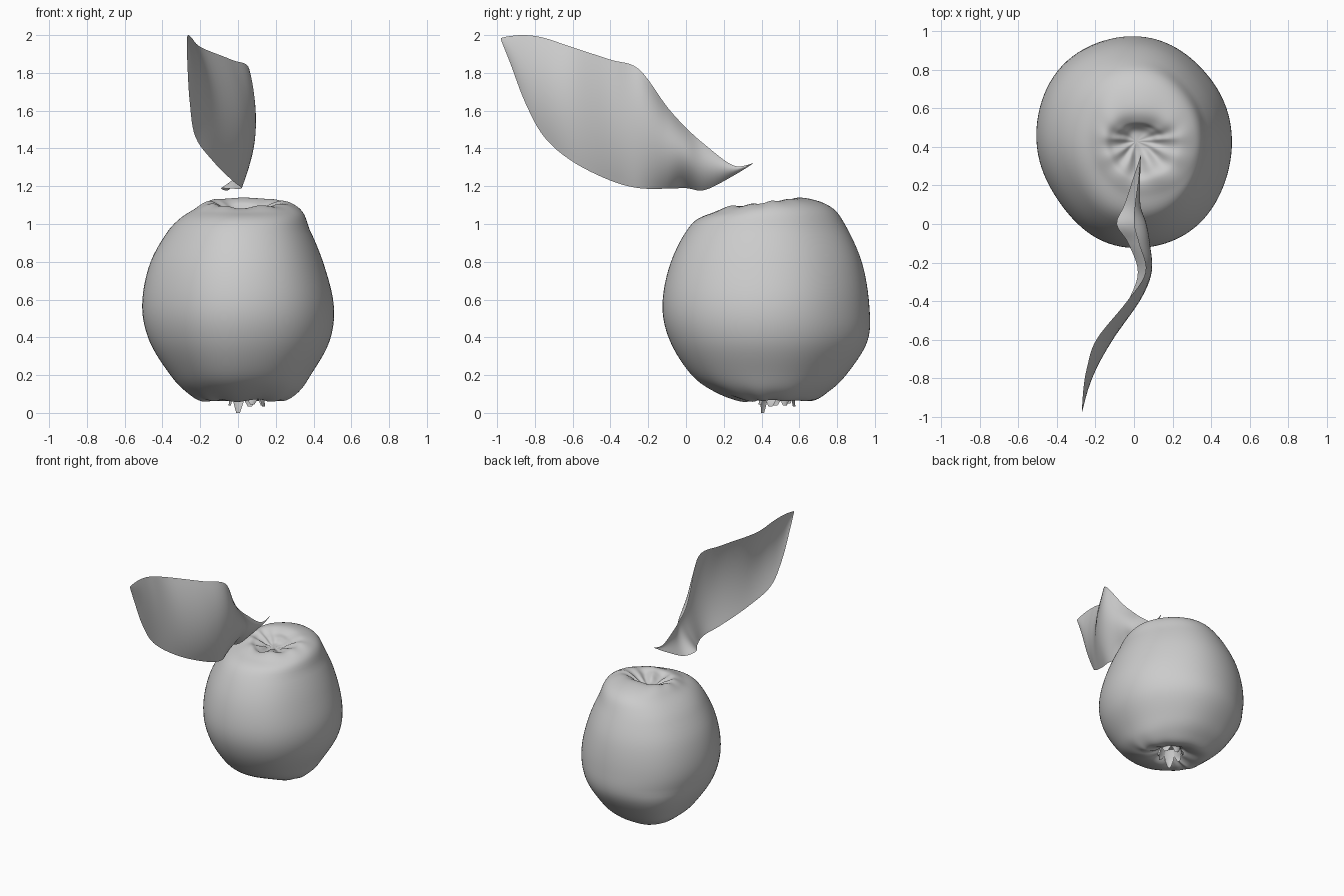
import bpy, math

if "Cube" in bpy.data.objects:
    bpy.data.objects.remove(bpy.data.objects["Cube"])

grey = bpy.data.materials.new("pale grey")
grey.diffuse_color = (0.6, 0.6, 0.6, 1)
grey.use_nodes = True
grey.node_tree.nodes["Principled BSDF"].inputs["Base Color"].default_value = grey.diffuse_color


def make(name, verts, faces):
    mesh = bpy.data.meshes.new(name)
    mesh.from_pydata(verts, [], faces)
    mesh.materials.append(grey)
    mesh.shade_smooth()
    obj = bpy.data.objects.new(name, mesh)
    bpy.context.collection.objects.link(obj)
    return obj


def spline(rows, steps):
    """Catmull-Rom interpolation through rows of numbers."""
    out = []
    for i in range(len(rows) - 1):
        quad = [rows[max(0, min(len(rows) - 1, i + k))] for k in (-1, 0, 1, 2)]
        for s in range(steps):
            t = s / steps
            out.append([0.5 * (2 * b + (c - a) * t + (2 * a - 5 * b + 4 * c - d) * t * t
                               + (3 * b - a - 3 * c + d) * t ** 3) for a, b, c, d in zip(*quad)])
    return out + [list(rows[-1])]


def bump(angle, centre, width):
    d = (angle - centre + math.pi) % (2 * math.pi) - math.pi
    return math.exp(-(d / width) ** 2)


# Fruit: rings of height, left, right, front, back reach, tilt, crease depth
fruit_rows = [
    (1.045, .005, .005, .005, .005, 0, 0),
    (1.048, .04, .07, .05, .05, .05, .003),
    (1.07, .08, .11, .10, .08, .12, .010),
    (1.098, .13, .16, .16, .105, .17, .010),
    (1.115, .18, .23, .21, .18, .13, .005),
    (1.078, .25, .31, .28, .33, .05, .001),
    (1.0, .345, .365, .40, .41, 0, 0),
    (0.8, .465, .45, .51, .50, 0, 0),
    (0.57, .51, .507, .555, .54, 0, 0),
    (0.38, .47, .485, .515, .53, 0, 0),
    (0.2, .355, .385, .40, .415, 0, 0),
    (0.11, .27, .32, .27, .32, 0, .002),
    (0.065, .19, .24, .13, .24, 0, .005),
    (0.09, .08, .15, .06, .15, 0, .008),
    (0.13, .04, .09, .03, .09, 0, .005),
    (0.14, .004, .004, .004, .004, 0, 0),
]
N = 96
rings = spline(fruit_rows, 6)
verts = []
for z, left, right, front, back, tilt, crease in rings:
    for j in range(N):
        a = 2 * math.pi * j / N
        c, s = math.cos(a), math.sin(a)
        x = c * (right if c > 0 else left)
        y = s * (back if s > 0 else front)
        low = max(0, min(1, (0.45 - z) / 0.3))
        # lobe low at the back left, flattening at the front left
        k = (1 + (0.03 + 0.12 * low) * bump(a, 2.4, 0.45) - 0.05 * bump(a, 3.8, 0.5)
             - 0.02 * bump(a, 0.8, 0.4) + 0.02 * bump(a, 5.4, 0.4))
        wave = math.sin(9 * a + 1.3 * math.sin(2 * a)) + 0.5 * math.sin(5 * a + 1)
        wave *= 0.6 - 0.4 * s
        verts.append((x * k + 0.02 * max(0, min(1, (z - 0.98) / 0.1)), 0.43 + y * k,
                      z + tilt * y + crease * wave))
faces = [(i * N + j, (i + 1) * N + j, (i + 1) * N + (j + 1) % N, i * N + (j + 1) % N)
         for i in range(len(rings) - 1) for j in range(N)]
faces += [tuple(range(N)), tuple(reversed(range((len(rings) - 1) * N, len(rings) * N)))]
make("fruit", verts, faces)

# Leaf: cross-sections of y, low z, high z, then x at low edge, middle, high edge
leaf_rows = [
    (0.355, 1.32, 1.322, .035, .036, .035),
    (0.25, 1.255, 1.31, .00, .03, .025),
    (0.10, 1.18, 1.42, -.05, .03, .005),
    (0.00, 1.19, 1.51, -.09, .06, .0),
    (-0.10, 1.187, 1.62, -.03, .08, .025),
    (-0.25, 1.19, 1.82, .02, .09, .06),
    (-0.40, 1.23, 1.87, -.03, .03, -.035),
    (-0.60, 1.33, 1.935, -.13, -.115, -.195),
    (-0.75, 1.46, 1.985, -.225, -.195, -.245),
    (-0.85, 1.64, 2.0, -.255, -.235, -.262),
    (-0.93, 1.85, 1.995, -.268, -.258, -.268),
    (-0.98, 1.975, 1.985, -.27, -.27, -.27),
]
M = 16
slices = spline(leaf_rows, 6)
verts = []
for y, z0, z1, x0, xm, x1 in slices:
    for j in range(M + 1):
        t = j / M
        x = (x0 * (1 - t) * (1 - 2 * t) + xm * 4 * t * (1 - t) + x1 * t * (2 * t - 1))
        verts.append((x, y, min(2.0, z0 + (z1 - z0) * t)))
W = M + 1
make("leaf", verts, [(i * W + j, i * W + j + 1, (i + 1) * W + j + 1, (i + 1) * W + j)
                     for i in range(len(slices) - 1) for j in range(M)])

# Sepals: ring of small curled flaps hanging under the fruit
verts, faces = [], []
tips = [0.04, 0.035, 0.05, 0.04, 0.0, 0.045, 0.035]
for i, tip in enumerate(tips):
    a = math.radians(30 + i * 360 / len(tips))
    base = len(verts)
    for r, z, half in ((.055, .14, .03), (.075, .085, .036), (.085, .05 + tip / 2, .03), (.088, tip, .012)):
        for side in (-1, 0, 1):
            q = r + 0.012 * (side == 0)
            verts.append((0.05 + q * math.cos(a) - side * half * math.sin(a),
                          0.48 + q * math.sin(a) + side * half * math.cos(a), z))
    for row in range(3):
        for col in range(2):
            p = base + row * 3 + col
            faces.append((p, p + 1, p + 4, p + 3))
make("sepals", verts, faces)
